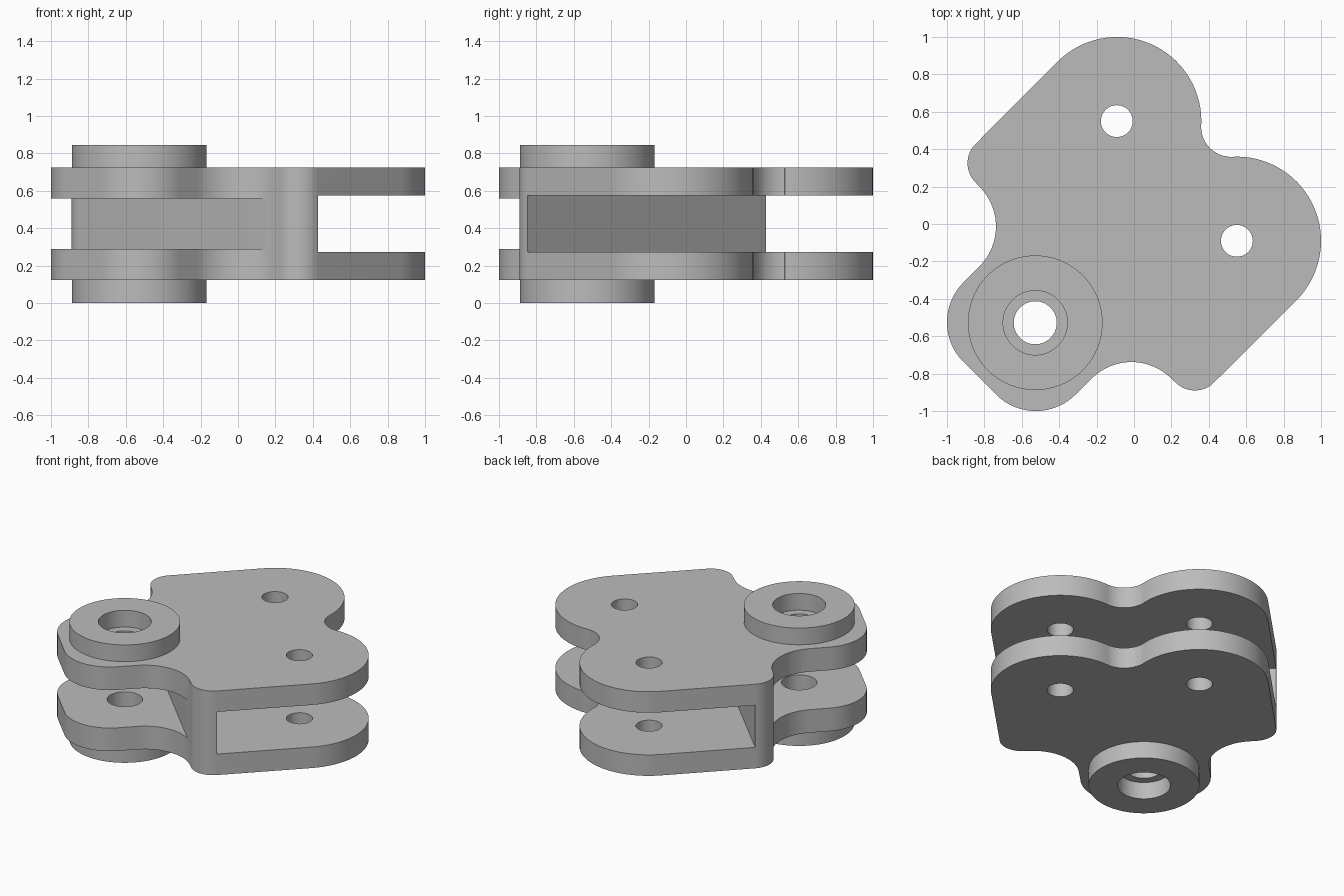
import bpy, bmesh, math
from mathutils import Matrix

if "Cube" in bpy.data.objects:
    bpy.data.objects.remove(bpy.data.objects["Cube"])

H = 0.845                 # overall height
Z0, Z1 = 0.122, 0.725     # outer faces of the two plates
MID = (Z0 + Z1) / 2

grey = bpy.data.materials.new("grey_metal")
grey.diffuse_color = (0.5, 0.5, 0.5, 1)
grey.use_nodes = True
grey.node_tree.nodes["Principled BSDF"].inputs["Base Color"].default_value = grey.diffuse_color


def make_object(name, bm):
    bmesh.ops.recalc_face_normals(bm, faces=bm.faces[:])
    mesh = bpy.data.meshes.new(name)
    bm.to_mesh(mesh)
    bm.free()
    mesh.materials.append(grey)
    ob = bpy.data.objects.new(name, mesh)
    bpy.context.collection.objects.link(ob)
    return ob


def arc(cx, cy, r, a0, a1):
    n = max(2, round(abs(a1 - a0) / 4))
    angles = [math.radians(a0 + (a1 - a0) * i / n) for i in range(n + 1)]
    return [(cx + r * math.cos(a), cy + r * math.sin(a)) for a in angles]


def cylinder(name, x, y, r, z0, z1):
    bm = bmesh.new()
    bmesh.ops.create_cone(bm, cap_ends=True, segments=96, radius1=r, radius2=r,
                          depth=z1 - z0,
                          matrix=Matrix.Translation((x, y, (z0 + z1) / 2)))
    return make_object(name, bm)


def slot(name, d0, d1, z0, z1):
    # box between two distances along the diagonal
    bm = bmesh.new()
    m = (Matrix.Rotation(math.pi / 4, 4, 'Z')
         @ Matrix.Translation(((d0 + d1) / 2, 0, (z0 + z1) / 2))
         @ Matrix.Diagonal((d1 - d0, 4, z1 - z0, 1)))
    bmesh.ops.create_cube(bm, size=1, matrix=m)
    return make_object(name, bm)


def combine(target, tool, operation):
    mod = target.modifiers.new(tool.name, 'BOOLEAN')
    mod.operation = operation
    mod.solver = 'EXACT'
    mod.object = tool
    bpy.context.view_layer.objects.active = target
    bpy.ops.object.modifier_apply(modifier=mod.name)
    bpy.data.objects.remove(tool)


# Plate outline: half of it, then mirrored across the diagonal
half = (arc(0.52, 0.52, 0.161, 225, 177.2)         # notch between the lobes
        + arc(-0.09, 0.55, 0.45, -2.8, 135)        # large lobe
        + arc(-0.745, 0.325, 0.145, 135, 225)      # web end
        + arc(-1.038, -0.0135, 0.30, 45, -45)      # waist
        + arc(-0.70, -0.525, 0.30, 135, 225))      # pivot end corner
outline = half + [(y, x) for x, y in reversed(half)][:-1]

# Solid body
bm = bmesh.new()
face = bm.faces.new([bm.verts.new((x, y, Z0)) for x, y in outline])
top = bmesh.ops.extrude_face_region(bm, geom=[face])
bmesh.ops.translate(bm, vec=(0, 0, Z1 - Z0),
                    verts=[v for v in top["geom"] if isinstance(v, bmesh.types.BMVert)])
body = make_object("clevis_bracket", bm)

# Pivot bosses above and below
P = -0.528
combine(body, cylinder("boss", P, P, 0.36, 0, H), 'UNION')

# Slots on both sides of the web
S = math.sqrt(2)
combine(body, slot("wide_slot", -0.42 / S, 2, MID - 0.151, MID + 0.151), 'DIFFERENCE')
combine(body, slot("pivot_slot", -2, -0.636 / S, MID - 0.136, MID + 0.136), 'DIFFERENCE')

# Pin holes, pivot bore and counterbores
for x, y, r, z0, z1 in [(-0.092, 0.55, 0.085, -0.1, 1), (0.55, -0.09, 0.085, -0.1, 1),
                        (P, P, 0.115, -0.1, 1),
                        (P, P, 0.172, -0.1, Z0), (P, P, 0.172, Z1, 1)]:
    combine(body, cylinder("hole", x, y, r, z0, z1), 'DIFFERENCE')

# Smooth walls, sharp rims
bpy.ops.object.select_all(action='DESELECT')
body.select_set(True)
bpy.context.view_layer.objects.active = body
bpy.ops.object.shade_smooth_by_angle(angle=math.radians(30))
